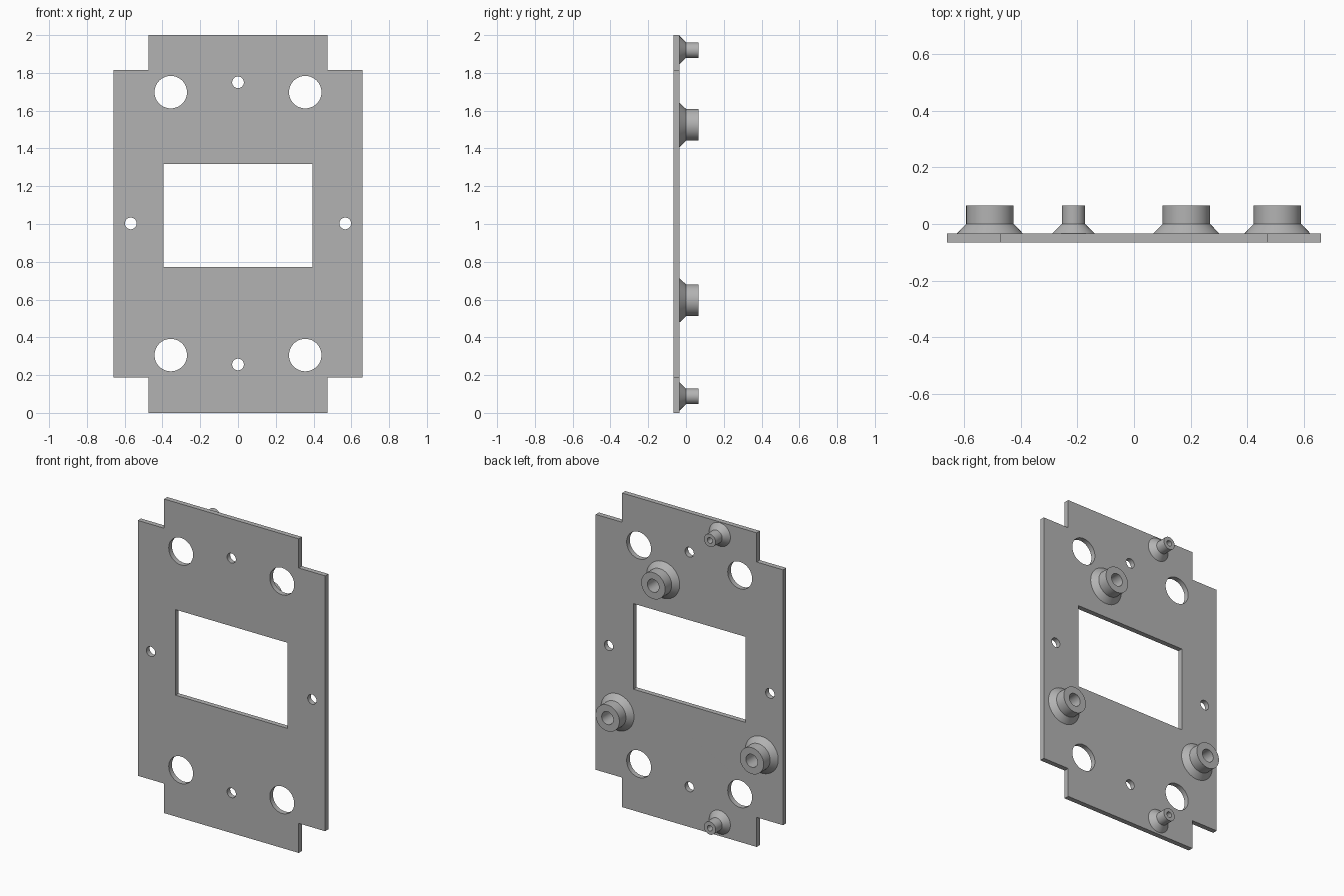
import bpy
import bmesh
from math import sin, cos, pi, radians
from mathutils import Matrix

cube = bpy.data.objects.get("Cube")
if cube:
    bpy.data.objects.remove(cube, do_unlink=True)

grey = bpy.data.materials.new("plain grey")
grey.use_nodes = True
colour = (0.45, 0.45, 0.45, 1)
grey.diffuse_color = colour
grey.node_tree.nodes["Principled BSDF"].inputs["Base Color"].default_value = colour

FRONT, PLATE_BACK, NECK, TIP = -0.066, -0.034, 0.0, 0.066


def add_object(name, mesh):
    obj = bpy.data.objects.new(name, mesh)
    bpy.context.collection.objects.link(obj)
    mesh.materials.clear()
    mesh.materials.append(grey)
    bpy.ops.object.select_all(action='DESELECT')
    obj.select_set(True)
    bpy.context.view_layer.objects.active = obj
    bpy.ops.object.shade_smooth_by_angle(angle=radians(30))


def loop(curve, points):
    spline = curve.splines.new('POLY')
    spline.points.add(len(points) - 1)
    for p, (x, z) in zip(spline.points, points):
        p.co = (x, z, 0, 1)
    spline.use_cyclic_u = True


def circle(cx, cz, r, n=48):
    return [(cx + r * cos(2 * pi * i / n), cz + r * sin(2 * pi * i / n)) for i in range(n)]


# Plate outline with notched corners, window and drilled holes
outline = bpy.data.curves.new("plate_outline", 'CURVE')
outline.dimensions = '2D'
outline.fill_mode = 'BOTH'
outline.extrude = (PLATE_BACK - FRONT) / 2
W, T, LOW, HIGH = 0.66, 0.474, 0.188, 1.814
loop(outline, [(-T, 0), (T, 0), (T, LOW), (W, LOW), (W, HIGH), (T, HIGH),
               (T, 2), (-T, 2), (-T, HIGH), (-W, HIGH), (-W, LOW), (-T, LOW)])
loop(outline, [(-0.394, 0.772), (0.394, 0.772), (0.394, 1.317), (-0.394, 1.317)])
for x in (-0.356, 0.356):
    for z in (0.306, 1.698):
        loop(outline, circle(x, z, 0.086))
for x, z in ((0, 0.256), (0, 1.75), (-0.568, 1.003), (0.568, 1.003)):
    loop(outline, circle(x, z, 0.031))

helper = bpy.data.objects.new("plate_outline", outline)
bpy.context.collection.objects.link(helper)
bpy.context.view_layer.update()
evaluated = helper.evaluated_get(bpy.context.evaluated_depsgraph_get())
plate_mesh = bpy.data.meshes.new_from_object(evaluated)
bpy.data.objects.remove(helper, do_unlink=True)

# Stand the plate upright and weld its rims
plate_mesh.transform(Matrix.Translation((0, (FRONT + PLATE_BACK) / 2, 0))
                     @ Matrix.Rotation(radians(90), 4, 'X'))
bm = bmesh.new()
bm.from_mesh(plate_mesh)
bmesh.ops.remove_doubles(bm, verts=bm.verts, dist=1e-5)
bmesh.ops.recalc_face_normals(bm, faces=bm.faces)
bm.to_mesh(plate_mesh)
bm.free()
add_object("mounting_plate", plate_mesh)


# Hollow standoff with a flared foot, turned around the y axis
def standoff(name, x, z, radius, foot, bore):
    sunk = PLATE_BACK - 0.003
    profile = [(bore, sunk), (bore, TIP), (radius, TIP), (radius, NECK),
               (foot, PLATE_BACK), (foot, sunk)]
    bm = bmesh.new()
    verts = [bm.verts.new((r, y, 0)) for r, y in profile]
    edges = [bm.edges.new((v, verts[(i + 1) % len(verts)])) for i, v in enumerate(verts)]
    bmesh.ops.spin(bm, geom=verts + edges, cent=(0, 0, 0), axis=(0, 1, 0),
                   angle=2 * pi, steps=48, use_duplicate=False)
    bmesh.ops.remove_doubles(bm, verts=bm.verts, dist=1e-5)
    bmesh.ops.recalc_face_normals(bm, faces=bm.faces)
    bmesh.ops.translate(bm, vec=(x, 0, z), verts=bm.verts)
    mesh = bpy.data.meshes.new(name)
    bm.to_mesh(mesh)
    bm.free()
    add_object(name, mesh)


for name, x, z in (("upper", 0.185, 1.525), ("lower_left", 0.507, 0.596),
                   ("lower_right", -0.509, 0.596)):
    standoff(name + "_large_standoff", x, z, 0.084, 0.117, 0.041)
for name, z in (("top", 1.92), ("bottom", 0.088)):
    standoff(name + "_small_standoff", -0.214, z, 0.041, 0.075, 0.018)
